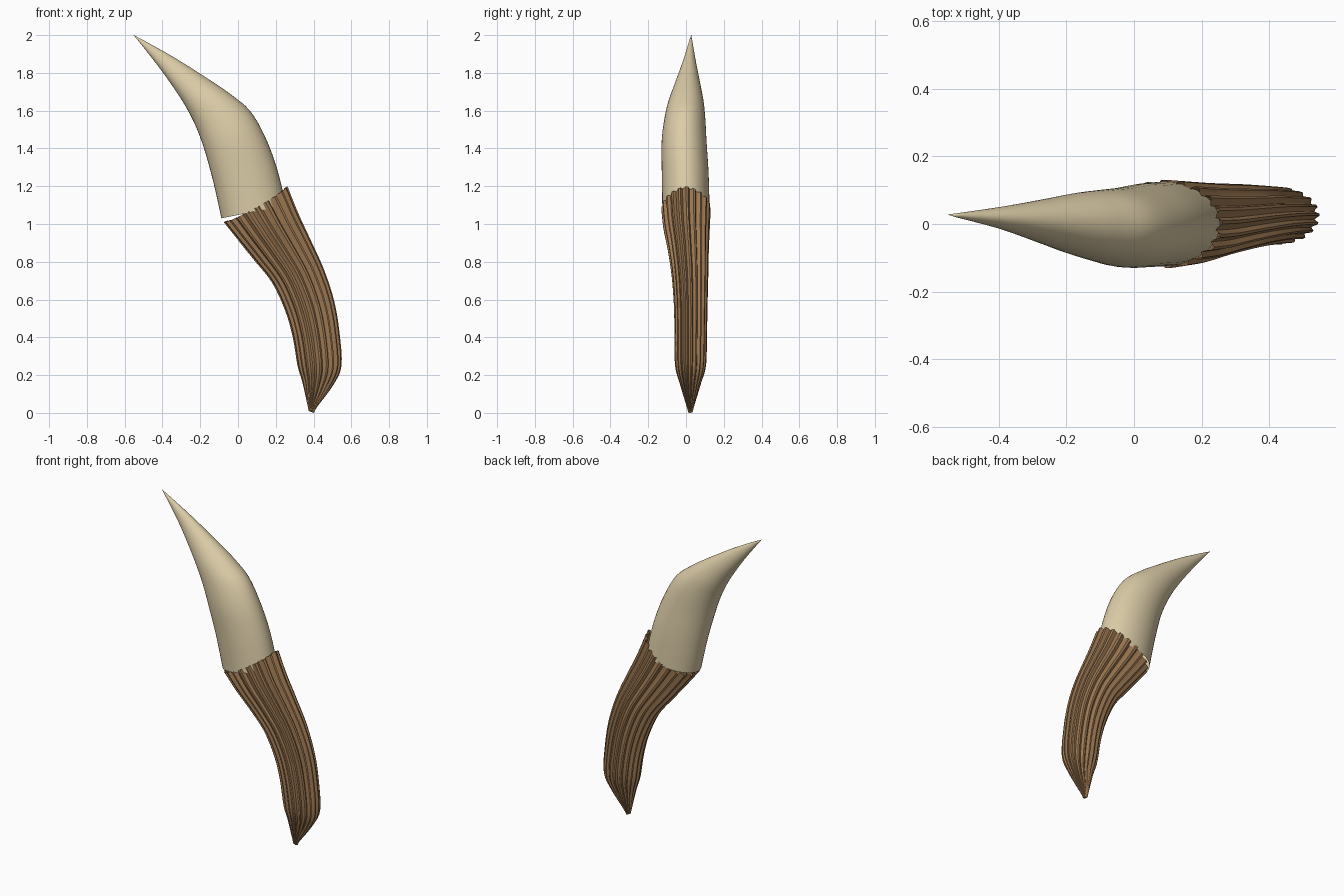
import bpy, bmesh, math
from mathutils import Vector

if "Cube" in bpy.data.objects:
    bpy.data.objects.remove(bpy.data.objects["Cube"])


def material(name, rgb):
    m = bpy.data.materials.new(name)
    m.diffuse_color = (*rgb, 1)
    m.use_nodes = True
    m.node_tree.nodes["Principled BSDF"].inputs["Base Color"].default_value = m.diffuse_color
    return m


def catmull(rows, steps):
    """Smoothly interpolate a list of equal-length number rows."""
    out = []
    for i in range(len(rows) - 1):
        a, b = rows[max(i - 1, 0)], rows[i]
        c, d = rows[i + 1], rows[min(i + 2, len(rows) - 1)]
        for s in range(steps):
            t = s / steps
            out.append([0.5 * (2 * q + (r - p) * t + (2 * p - 5 * q + 4 * r - w) * t * t
                               + (3 * q - p - 3 * r + w) * t ** 3)
                        for p, q, r, w in zip(a, b, c, d)])
    out.append(list(rows[-1]))
    return out


def loft(name, rows, mat, segs, profile=(1,), steps=4, sag=0.0, point=False, angle=40):
    """Skin ellipses given as left x,z / right x,z / y centre / y half-width."""
    bm = bmesh.new()
    rings = []
    sections = catmull(rows, steps)
    for k, (lx, lz, rx, rz, yc, hy) in enumerate(sections):
        drop = sag * max(0, 1 - k / (2 * steps))
        ring = []
        for j in range(segs):
            t = 2 * math.pi * j / segs
            f = profile[j % len(profile)]
            c, s = math.cos(t) * f, math.sin(t) * f
            ring.append(bm.verts.new(((lx + rx) / 2 + c * (rx - lx) / 2, yc + s * hy,
                                      (lz + rz) / 2 + c * (rz - lz) / 2 - drop * abs(s))))
        rings.append(ring)
    for a, b in zip(rings, rings[1:]):
        for j in range(segs):
            n = (j + 1) % segs
            bm.faces.new((a[j], b[j], b[n], a[n]))
    if point:
        bmesh.ops.pointmerge(bm, verts=rings[-1], merge_co=Vector(point))
    else:
        bm.faces.new(rings[-1])
    bmesh.ops.recalc_face_normals(bm, faces=bm.faces)
    me = bpy.data.meshes.new(name)
    bm.to_mesh(me)
    bm.free()
    me.materials.append(mat)
    ob = bpy.data.objects.new(name, me)
    bpy.context.collection.objects.link(ob)
    bpy.ops.object.select_all(action='DESELECT')
    ob.select_set(True)
    bpy.context.view_layer.objects.active = ob
    bpy.ops.object.shade_smooth_by_angle(angle=math.radians(angle))
    return ob


ivory = material("ivory", (0.72, 0.61, 0.39))
brown = material("root brown", (0.34, 0.19, 0.085))

# Smooth curved crown, ending in a point
loft("tooth_crown", [
    (-.088, 1.03, .255, 1.10, 0, .125),
    (-.13, 1.22, .205, 1.30, -.004, .124),
    (-.18, 1.40, .14, 1.47, -.010, .119),
    (-.225, 1.52, .063, 1.60, -.006, .108),
    (-.276, 1.62, -.03, 1.68, 0, .093),
    (-.34, 1.72, -.13, 1.75, .007, .070),
    (-.43, 1.845, -.335, 1.88, .018, .034),
    (-.552, 2.0, -.550, 2.0, .027, .001),
], ivory, 40, point=(-.553, .028, 2.0))

# Grooved root, with saw-edged ridges running along its length
loft("tooth_root", [
    (-.075, 1.01, .262, 1.20, 0, .131),
    (.00, .915, .318, 1.06, .003, .123),
    (.08, .815, .385, .915, .012, .109),
    (.18, .69, .455, .76, .021, .097),
    (.25, .54, .51, .59, .025, .089),
    (.29, .40, .538, .42, .025, .086),
    (.315, .25, .548, .25, .024, .082),
    (.34, .165, .506, .15, .023, .057),
    (.368, .04, .418, .03, .023, .020),
    (.374, .01, .402, .0, .023, .012),
], brown, 80, profile=(1, 1, .89, .92), sag=.02, angle=30)
